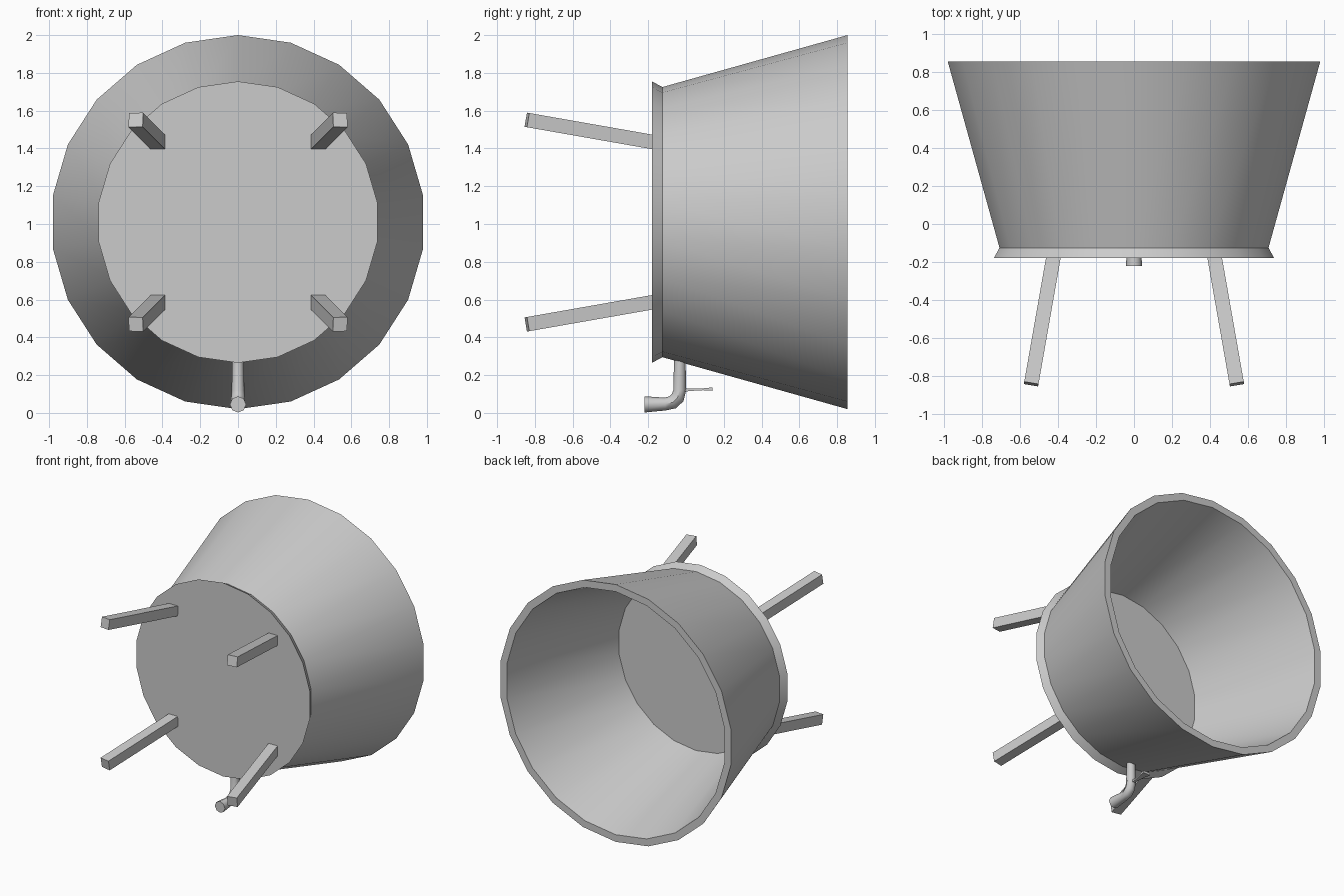
import bpy
from math import sin, cos, pi, radians
from mathutils import Vector
import bmesh

if "Cube" in bpy.data.objects:
    bpy.data.objects.remove(bpy.data.objects["Cube"])

CZ = 1.01  # height of the bucket axis


def make(name, verts, faces, smooth=True):
    me = bpy.data.meshes.new(name)
    me.from_pydata([tuple(v) for v in verts], [], faces)
    bm = bmesh.new()
    bm.from_mesh(me)
    bmesh.ops.recalc_face_normals(bm, faces=bm.faces)
    bm.to_mesh(me)
    bm.free()
    ob = bpy.data.objects.new(name, me)
    bpy.context.collection.objects.link(ob)
    if smooth:
        bpy.ops.object.select_all(action='DESELECT')
        ob.select_set(True)
        bpy.context.view_layer.objects.active = ob
        bpy.ops.object.shade_smooth_by_angle(angle=radians(46 if name == "spout_pipe" else 25))
    return ob


def bridge(name, rings, smooth=True):
    """Join equal rings of points into a closed skin with end caps."""
    n = len(rings[0])
    verts = [v for r in rings for v in r]
    faces = [(k * n + i, k * n + (i + 1) % n, (k + 1) * n + (i + 1) % n, (k + 1) * n + i)
             for k in range(len(rings) - 1) for i in range(n)]
    faces += [tuple(range(n)), tuple(range((len(rings) - 1) * n, len(rings) * n))]
    return make(name, verts, faces, smooth)


# Tub lying on its side: foot flange, tapered wall, rim, inside, floor
profile = [(-0.18, 0.745), (-0.125, 0.715), (0.855, 0.99), (0.855, 0.935), (-0.12, 0.66)]
N = 22
bridge("tub", [[Vector((r * sin(2 * pi * i / N), y, CZ + r * cos(2 * pi * i / N)))
                for i in range(N)] for y, r in profile])

# Four splayed square legs
for sx, side in ((-1, "left"), (1, "right")):
    for sz, level in ((-1, "lower"), (1, "upper")):
        root = Vector((sx * 0.423, -0.17, CZ + sz * 0.423))
        tip = Vector((sx * 0.541, -0.842, CZ + sz * 0.541))
        d = (tip - root).normalized()
        u = (Vector((1, 0, 0)) - d * d.x).normalized() * 0.038
        w = (Vector((0, 0, 1)) - d * d.z).normalized() * 0.038
        bridge(f"{level}_{side}_leg",
               [[p + u * a + w * b for a, b in ((-1, -1), (1, -1), (1, 1), (-1, 1))]
                for p in (root, tip)], False)

# Bent spout under the tub: (y, z, tilt of the ring in degrees, radius)
path = [(-0.033, 0.30, 0, 0.030), (-0.033, 0.12, 0, 0.034), (-0.045, 0.08, 30, 0.036),
        (-0.07, 0.056, 60, 0.036), (-0.11, 0.047, 85, 0.034), (-0.22, 0.045, 90, 0.043)]
rings = []
for y, z, tilt, r in path:
    t = radians(tilt)
    side = Vector((0, cos(t), -sin(t)))
    rings.append([Vector((0, y, z)) + Vector((1, 0, 0)) * r * cos(pi * i / 4)
                  + side * r * sin(pi * i / 4) for i in range(8)])
bridge("spout_pipe", rings)

# Small flared tap lever behind the spout: (y, z, half width, half height)
lever = [(-0.02, 0.122, 0.012, 0.012), (0.02, 0.122, 0.010, 0.006),
         (0.09, 0.125, 0.022, 0.005), (0.14, 0.126, 0.030, 0.009)]
bridge("tap_lever", [[Vector((a * w, y, z + b * h)) for a, b in ((-1, -1), (1, -1), (1, 1), (-1, 1))]
                     for y, z, w, h in lever], False)
